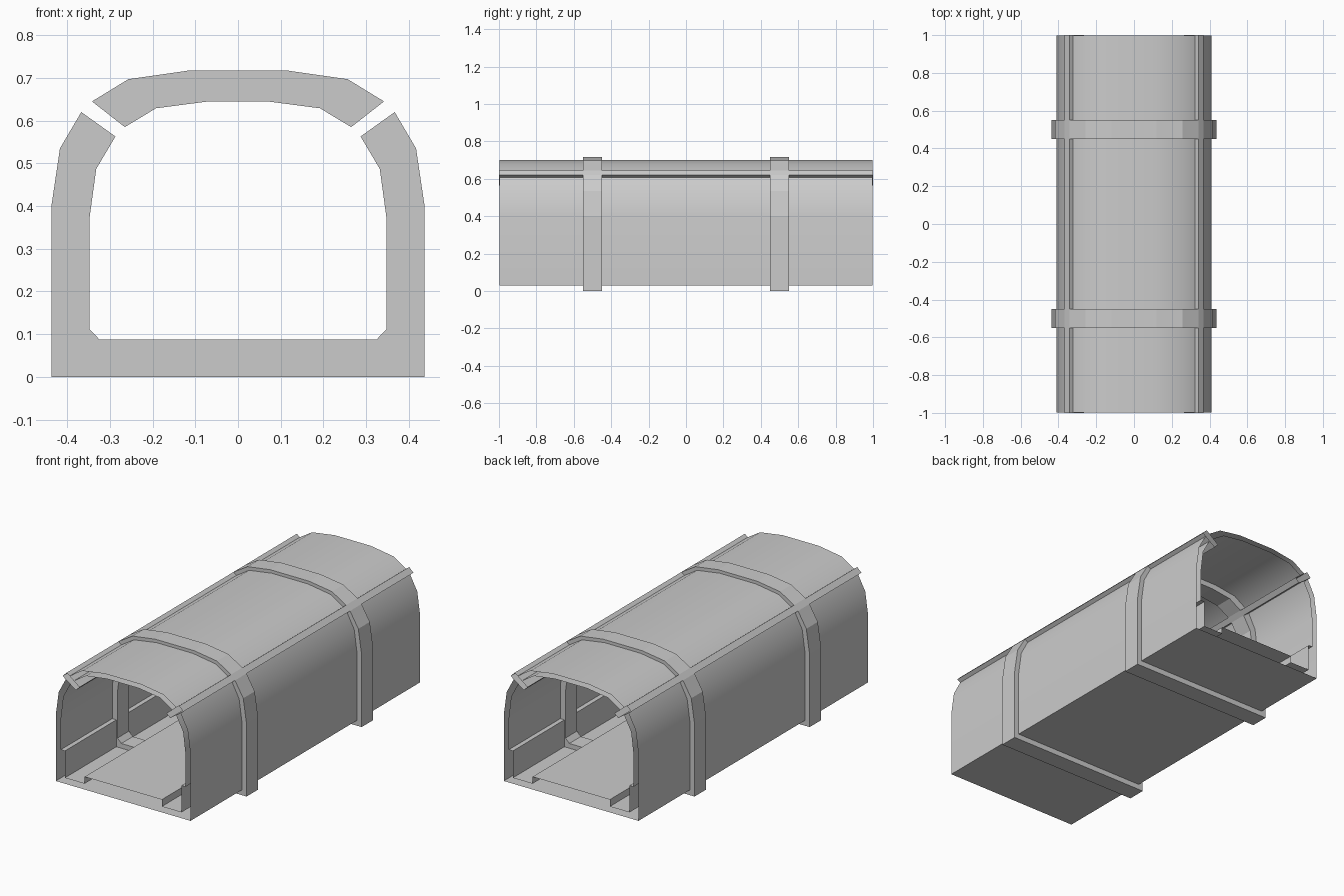
import bpy, bmesh, math

if "Cube" in bpy.data.objects:
    bpy.data.objects.remove(bpy.data.objects["Cube"])

# Half profiles (x, z), listed so each runs counter-clockwise on the right side
WALL_RIB_OUT = [(.437, 0), (.437, .40), (.417, .535), (.367, .62)]
WALL_RIB_IN = [(.325, .088), (.348, .112), (.348, .37), (.332, .487), (.287, .563)]
ROOF_RIB_OUT = [(.342, .645), (.257, .697), (.118, .717)]
ROOF_RIB_IN = [(.265, .585), (.192, .629), (.07, .645)]
WALL_SHELL = [(.41, .03), (.41, .395), (.392, .525), (.349, .606)]
ROOF_SHELL = [(.324, .631), (.248, .679), (.11, .70)]
WALL_LINING = [(.235, .10), (.235, .062), (.355, .062), (.355, .21), (.38, .21),
               (.38, .385), (.365, .508), (.322, .588)]
ROOF_LINING = [(.299, .611), (.226, .657), (.095, .675)]
RAIL = [(.287, .563), (.367, .62), (.342, .645), (.265, .585)]
END = .998


def mirror(pts):
    return [(-x, z) for x, z in reversed(pts)]


def extrude(name, pts, y0, y1, closed=False, caps=False, outward=True):
    """Sweep an x-z profile along y into a sheet, tube or capped solid."""
    bm = bmesh.new()
    a = [bm.verts.new((x, y0, z)) for x, z in pts]
    b = [bm.verts.new((x, y1, z)) for x, z in pts]
    n = len(pts)
    for i in range(n if closed else n - 1):
        j = (i + 1) % n
        bm.faces.new((a[i], b[i], b[j], a[j]) if outward else (a[i], a[j], b[j], b[i]))
    if caps:
        bm.faces.new(a)
        bm.faces.new(b[::-1])
    if closed:
        bmesh.ops.recalc_face_normals(bm, faces=bm.faces)
    me = bpy.data.meshes.new(name)
    bm.to_mesh(me)
    bm.free()
    ob = bpy.data.objects.new(name, me)
    bpy.context.collection.objects.link(ob)
    return ob


def smooth(ob):
    bpy.ops.object.select_all(action='DESELECT')
    ob.select_set(True)
    bpy.context.view_layer.objects.active = ob
    bpy.ops.object.shade_smooth_by_angle(angle=math.radians(35))


# Open-ended outer skin and inner lining (the lining carries deck and side ledges)
for name, wall, roof, out in (("outer", WALL_SHELL, ROOF_SHELL, True),
                              ("inner", WALL_LINING, ROOF_LINING, False)):
    smooth(extrude(name + "_wall_sheet", mirror(wall) + wall, -END, END, outward=out))
    smooth(extrude(name + "_roof_sheet", roof + mirror(roof), -END, END, outward=out))

# Hollow rails filling the gap between walls and roof
extrude("right_rail", RAIL, -1, 1, closed=True)
extrude("left_rail", mirror(RAIL), -1, 1, closed=True)

# Support ribs, each a U-shaped lower frame and a roof arch
lower = mirror(WALL_RIB_OUT) + WALL_RIB_OUT + WALL_RIB_IN[::-1] + mirror(WALL_RIB_IN)[::-1]
arch = ROOF_RIB_OUT + mirror(ROOF_RIB_OUT) + (ROOF_RIB_IN + mirror(ROOF_RIB_IN))[::-1]
for label, y in (("front", -.5), ("back", .5)):
    for part, pts in (("lower_rib", lower), ("roof_rib", arch)):
        extrude(f"{label}_{part}", pts, y - .05, y + .05, closed=True, caps=True)
